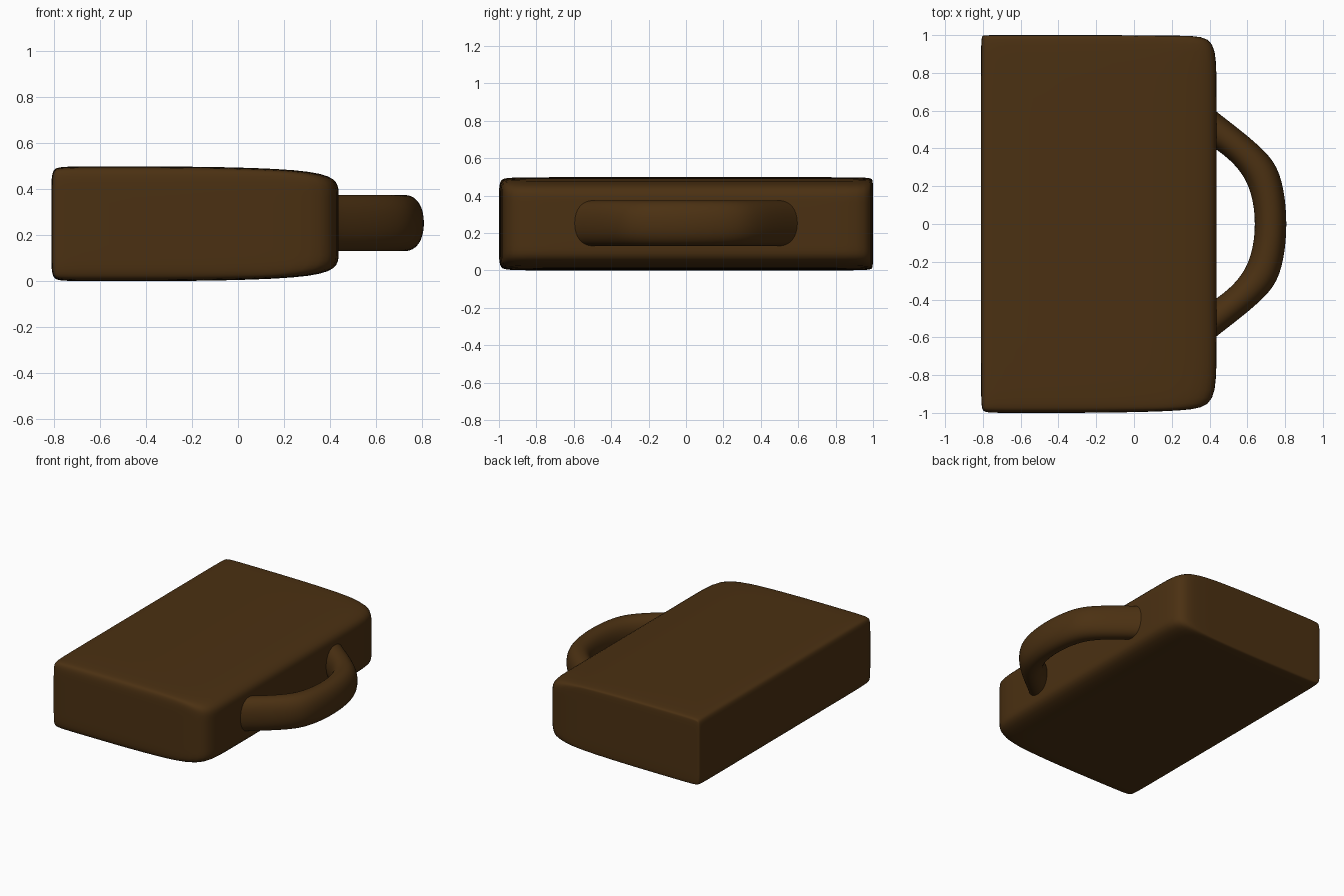
import bpy, bmesh, math

if "Cube" in bpy.data.objects:
    bpy.data.objects.remove(bpy.data.objects["Cube"])

brown = bpy.data.materials.new("brown")
brown.diffuse_color = (0.07, 0.03, 0.006, 1)
brown.use_nodes = True
brown.node_tree.nodes["Principled BSDF"].inputs["Base Color"].default_value = brown.diffuse_color


def finish(name, bm, levels):
    bmesh.ops.recalc_face_normals(bm, faces=bm.faces)
    mesh = bpy.data.meshes.new(name)
    bm.to_mesh(mesh)
    bm.free()
    mesh.materials.append(brown)
    mesh.shade_smooth()
    ob = bpy.data.objects.new(name, mesh)
    bpy.context.collection.objects.link(ob)
    sub = ob.modifiers.new("smooth", 'SUBSURF')
    sub.levels = sub.render_levels = levels
    return ob


# Case body: a box with supporting edge loops, tight at the back and left,
# loose at the handle side so that it tapers softly
bm = bmesh.new()
bmesh.ops.create_cube(bm, size=1)
for v in bm.verts:
    v.co.x = 0.437 if v.co.x > 0 else -0.81
    v.co.y = 1 if v.co.y > 0 else -1
    v.co.z = 0.498 if v.co.z > 0 else 0
for axis, values in ((0, [-0.74]), (1, [-0.92, 0.98]), (2, [0.1, 0.398])):
    for value in values:
        co, no = [0, 0, 0], [0, 0, 0]
        co[axis], no[axis] = value, 1
        bmesh.ops.bisect_plane(bm, geom=bm.verts[:] + bm.edges[:] + bm.faces[:],
                               plane_co=co, plane_no=no)
finish("case_body", bm, 3)

# Handle: oval sections between outer and inner outline points, mirrored in y
half = [((0.42, 0.61), (0.42, 0.405)), ((0.445, 0.588), (0.445, 0.388)),
        ((0.57, 0.492), (0.52, 0.33)), ((0.70, 0.383), (0.585, 0.25)),
        ((0.775, 0.28), (0.62, 0.165)), ((0.808, 0.09), (0.64, 0.06))]
pairs = half + [((o[0], -o[1]), (i[0], -i[1])) for o, i in reversed(half)]
SIDES = 16
bm = bmesh.new()
rings = []
for (ox, oy), (ix, iy) in pairs:
    ring = []
    for k in range(SIDES):
        a = 2 * math.pi * k / SIDES
        c, s = math.cos(a), math.sin(a)
        c = math.copysign(abs(c) ** 0.9, c) * 1.02
        s = math.copysign(abs(s) ** 0.9, s) * 1.02
        ring.append(bm.verts.new(((ox + ix) / 2 + c * (ox - ix) / 2,
                                  (oy + iy) / 2 + c * (oy - iy) / 2,
                                  0.252 + s * 0.122)))
    rings.append(ring)
for r0, r1 in zip(rings, rings[1:]):
    for k in range(SIDES):
        n = (k + 1) % SIDES
        bm.faces.new((r0[k], r0[n], r1[n], r1[k]))
finish("handle", bm, 2)
